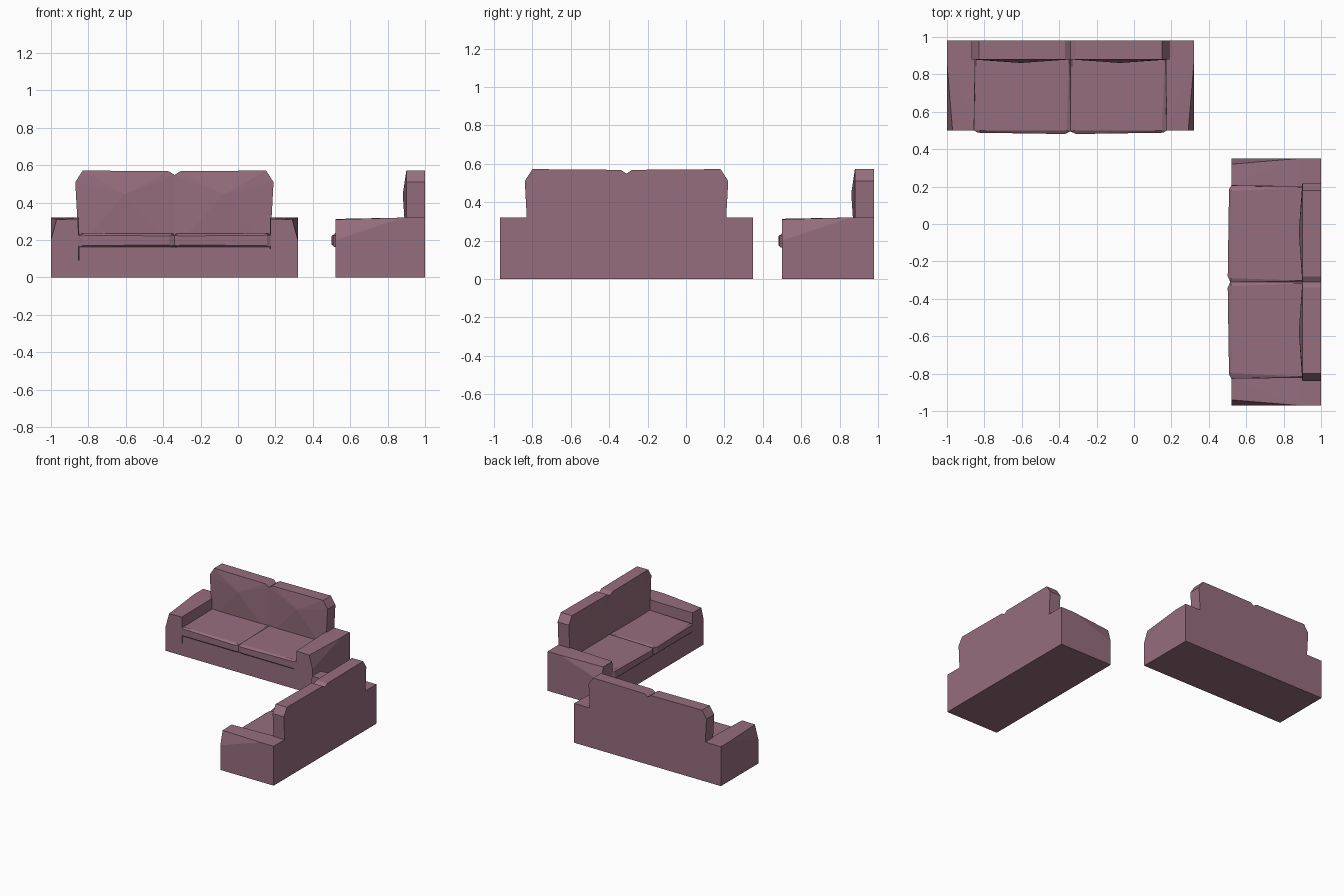
import bpy, bmesh, math
from mathutils import Matrix

if "Cube" in bpy.data.objects:
    bpy.data.objects.remove(bpy.data.objects["Cube"])

mat = bpy.data.materials.new("dusty mauve")
mat.diffuse_color = (0.305, 0.155, 0.208, 1)
mat.use_nodes = True
mat.node_tree.nodes["Principled BSDF"].inputs["Base Color"].default_value = mat.diffuse_color


def hull(name, pts, place, side=1):
    """Solid convex part from its corner points, mirrored by side."""
    bm = bmesh.new()
    for x, y, z in pts:
        bm.verts.new((x * side, y, z))
    res = bmesh.ops.convex_hull(bm, input=bm.verts[:])
    loose = [v for v in bm.verts if not v.link_faces]
    bmesh.ops.delete(bm, geom=loose, context='VERTS')
    bmesh.ops.dissolve_limit(bm, angle_limit=0.01, verts=bm.verts[:], edges=bm.edges[:])
    bmesh.ops.recalc_face_normals(bm, faces=bm.faces[:])
    me = bpy.data.meshes.new(name)
    bm.to_mesh(me)
    bm.free()
    me.transform(place)
    me.materials.append(mat)
    ob = bpy.data.objects.new(name, me)
    bpy.context.collection.objects.link(ob)


def sofa(tag, place):
    # base block between the arms
    hull(tag + "_base", [(x, y, z) for x in (-.51, .51) for y in (-.48, 0) for z in (0, .163)], place)
    for side, word in ((-1, "left"), (1, "right")):
        # arm, its outer front corner pinched inwards
        hull(f"{tag}_{word}_arm", [
            (.51, -.48, 0), (.66, -.48, 0), (.51, 0, 0), (.66, 0, 0),
            (.66, -.48, .20), (.63, -.48, .31), (.515, -.48, .313),
            (.66, -.12, .32), (.51, -.12, .32), (.66, 0, .32), (.51, 0, .32)], place, side)
        # backrest half, clipped corner, centre notch and a bulged front
        prof = [(0, .16), (.511, .16), (.53, .51), (.49, .572), (.03, .568), (0, .548)]
        pts = [(x, y, z) for x, z in prof for y in (-.10, 0)]
        hull(f"{tag}_{word}_backrest", pts + [(.265, -.119, .445)], place, side)
        # seat cushion with softened edges
        cushion = []
        for y, x0, x1, za, zb in ((-.492, .02, .495, .17, .226), (-.10, .008, .505, .162, .237)):
            cushion += [(x0, y, za), (x1, y, za), (x0, y, zb), (x1, y, zb)]
        cushion += [(.03, -.499, .175), (.03, -.499, .222),
                    (.02, -.48, .235), (.488, -.48, .237),
                    (0, -.485, .17), (0, -.485, .226), (0, -.10, .226), (0, -.10, .162),
                    (.515, -.48, .165), (.515, -.48, .225), (.513, -.10, .225),
                    (.02, -.485, .163), (.50, -.485, .163)]
        hull(f"{tag}_{word}_cushion", cushion, place, side)


# one sofa along the back, one turned along the right side
sofa("back_sofa", Matrix.Translation((-.34, .98, 0)))
sofa("side_sofa", Matrix.Translation((1, -.31, 0)) @ Matrix.Rotation(-math.pi / 2, 4, 'Z'))
